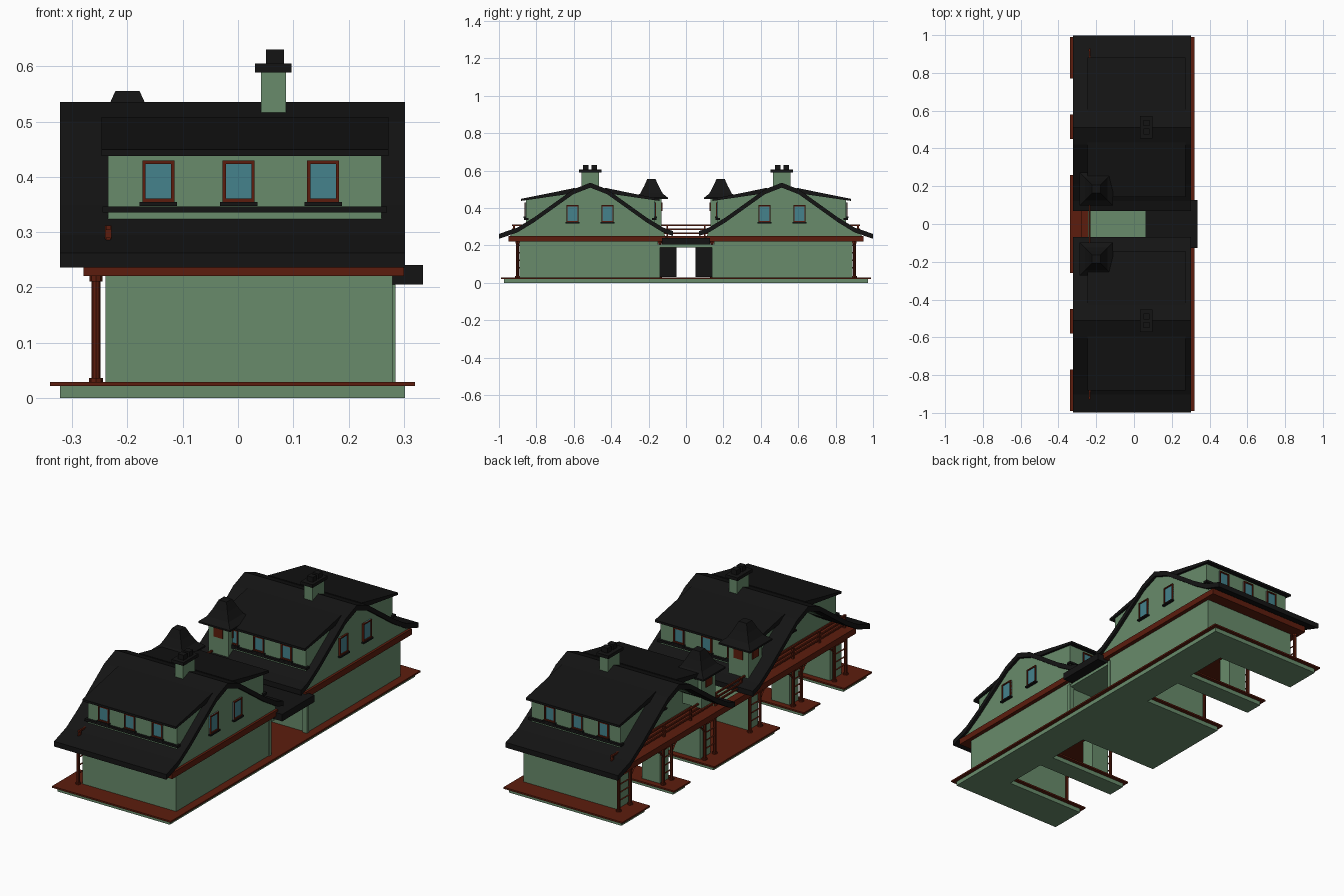
import bpy, bmesh, math
from mathutils import Vector

if "Cube" in bpy.data.objects:
    bpy.data.objects.remove(bpy.data.objects["Cube"])


def material(name, rgb):
    m = bpy.data.materials.new(name)
    m.diffuse_color = (*rgb, 1)
    m.use_nodes = True
    m.node_tree.nodes["Principled BSDF"].inputs["Base Color"].default_value = m.diffuse_color
    return m


GREEN = material("green_render", (0.138, 0.258, 0.147))
BROWN = material("brown_timber", (0.107, 0.012, 0.004))
BLACK = material("black_slate", (0.007, 0.007, 0.007))
BLUE = material("blue_glass", (0.058, 0.223, 0.262))
RIDGE = 0.512  # y of each ridge


def finish(name, bm, mat):
    # every part is built on the +y half and mirrored to the other house
    bmesh.ops.recalc_face_normals(bm, faces=bm.faces)
    me = bpy.data.meshes.new(name)
    bm.to_mesh(me)
    bm.free()
    me.materials.append(mat)
    ob = bpy.data.objects.new(name, me)
    bpy.context.collection.objects.link(ob)
    mod = ob.modifiers.new("mirror", "MIRROR")
    mod.use_axis = (False, True, False)
    mod.use_mirror_merge = False
    return ob


def boxes(name, mat, *dims):
    # each box: x0, x1, y0, y1, z0, z1
    bm = bmesh.new()
    for x0, x1, y0, y1, z0, z1 in dims:
        vs = bmesh.ops.create_cube(bm, size=1)["verts"]
        for v in vs:
            v.co = Vector(((x0 + x1) / 2 + v.co.x * (x1 - x0),
                           (y0 + y1) / 2 + v.co.y * (y1 - y0),
                           (z0 + z1) / 2 + v.co.z * (z1 - z0)))
    return finish(name, bm, mat)


def prism(name, mat, pts, a, b, axis="x"):
    # extrude a 2D outline: (y, z) along x, or (x, y) along z
    bm = bmesh.new()
    place = (lambda p, t: (t, p[0], p[1])) if axis == "x" else (lambda p, t: (p[0], p[1], t))
    f = bm.faces.new([bm.verts.new(place(p, a)) for p in pts])
    ext = bmesh.ops.extrude_face_region(bm, geom=[f])
    d = Vector(place((0, 0), b - a))
    bmesh.ops.translate(bm, vec=d, verts=[v for v in ext["geom"] if isinstance(v, bmesh.types.BMVert)])
    return finish(name, bm, mat)


def window(name, c, w, h, face, out):
    # framed window; face is the axis it looks along, out the direction
    def part(n, mat, u0, u1, z0, z1, depth):
        a, b = sorted((c[0 if face == "x" else 1] - out * 0.004, c[0 if face == "x" else 1] + out * depth))
        m = c[1 if face == "x" else 0]
        if face == "x":
            return (a, b, m + u0, m + u1, c[2] + z0, c[2] + z1)
        return (m + u0, m + u1, a, b, c[2] + z0, c[2] + z1)
    t = 0.006
    boxes(name + "_glass", BLUE, part("", 0, -w / 2, w / 2, -h / 2, h / 2, 0.004))
    boxes(name + "_frame", BROWN,
          part("", 0, -w / 2, -w / 2 + t, -h / 2, h / 2, 0.009),
          part("", 0, w / 2 - t, w / 2, -h / 2, h / 2, 0.009),
          part("", 0, -w / 2, w / 2, h / 2 - t, h / 2, 0.009),
          part("", 0, -w / 2, w / 2, -h / 2, -h / 2 + t, 0.009))
    boxes(name + "_sill", BLACK, part("", 0, -w / 2 - .005, w / 2 + .005, -h / 2 - .007, -h / 2, 0.014))


# comb-shaped floor with cut-out vehicle bays
def floor(g):
    return [(.32 - g, 0), (.32 - g, .99 - g), (-.34 + g, .99 - g), (-.34 + g, .77 + g), (.10 + g, .77 + g),
            (.10 + g, .58 - g), (-.34 + g, .58 - g), (-.34 + g, .45 + g), (.10 + g, .45 + g),
            (.10 + g, .26 - g), (-.34 + g, .26 - g), (-.34 + g, 0)]


prism("foundation", GREEN, floor(.018), 0, .021, "z")
prism("floor_edge", BROWN, floor(0), .021, .029, "z")

# ground floor walls and piers
boxes("ground_walls", GREEN, (.12, .28, .15, .89, .029, .22), (-.24, .12, .80, .89, .029, .22),
      (-.24, .12, .15, .23, .029, .22), (-.24, -.14, .48, .55, .029, .22))
boxes("upper_floor", BROWN, (-.28, .30, .11, .95, .22, .25))

# central passage: beam, terrace, doors and canopy
boxes("passage_beam", BROWN, (-.28, -.24, 0, .11, .22, .25))
boxes("terrace", GREEN, (-.24, .06, 0, .12, .19, .235))
boxes("passage_lintel", GREEN, (.06, .28, 0, .15, .19, .205), (.26, .285, .14, .158, .029, .205))
boxes("passage_door", BLACK, (-.03, .06, .052, .062, .03, .19), (.05, .06, .055, .15, .03, .19))
boxes("canopy", BLACK, (.06, .335, 0, .128, .205, .24))

# timber columns in pairs with ties and braces
bm = bmesh.new()


def stick(p, q, r, seg=8):
    p, q = Vector(p), Vector(q)
    d = q - p
    vs = bmesh.ops.create_cone(bm, cap_ends=True, segments=seg, radius1=r, radius2=r, depth=d.length)["verts"]
    bmesh.ops.rotate(bm, verts=vs, matrix=Vector((0, 0, 1)).rotation_difference(d).to_matrix())
    bmesh.ops.translate(bm, verts=vs, vec=(p + q) / 2)


X = -.257
for y0, y1, braces in ((.81, .90, (-1,)), (.482, .548, (-1, 1)), (.14, .22, (1,))):
    for y in (y0, y1):
        stick((X, y, .029), (X, y, .22), .008)
        stick((X, y, .029), (X, y, .036), .013)
        stick((X, y, .21), (X, y, .22), .012)
    for z in (.08, .12, .16, .2):
        stick((X, y0, z), (X, y1, z), .004, 4)
    for s in braces:
        y = y0 if s < 0 else y1
        stick((X, y, .165), (X, y + s * .025, .197), .005, 4)
        stick((X, y + s * .025, .197), (X, y + s * .065, .22), .005, 4)
finish("columns", bm, BROWN)

# balcony railing
boxes("railing", BROWN, *[(-.239, -.231, 0, .93, z, z + .008) for z in (.262, .282, .304)],
      *[(-.241, -.229, y - .005, y + .005, .235, .312) for y in (.1, .3, .512, .72, .92)])

# bell-cast main roof and the attic body below it
half = [(.09, .500), (.30, .350), (.39, .295), (.487, .262)]
inner = half[:-1] + [(.442, .277)]
line = [(RIDGE - d, z) for d, z in reversed(inner)] + [(RIDGE, .535)] + [(RIDGE + d, z) for d, z in half]
under = [(y, z - .026) for y, z in line]
prism("main_roof", BLACK, line + under[::-1], -.322, .302)
attic = [(y, z - .01) for y, z in line[1:-1]]
prism("attic_walls", GREEN, [(RIDGE - .40, .25)] + attic + [(RIDGE + .43, .25)], -.15, .288)

# long dormers on both slopes
for side, s in (("outer", 1), ("inner", -1)):
    def Y(d):
        return RIDGE + s * d
    prism(side + "_dormer", GREEN, [(Y(.343), .32), (Y(.343), .445), (Y(.1), .485), (Y(.1), .46), (Y(.28), .34)],
          -.235, .26)
    prism(side + "_dormer_roof", BLACK,
          [(Y(.37), .438), (Y(.37), .449), (Y(.2), .483), (Y(.08), .508), (Y(.08), .48)], -.247, .272)
    a, b = sorted((Y(.33), Y(.355)))
    boxes(side + "_dormer_ledge", BLACK, (-.245, .27, a, b, .335, .346))
    for i, x in enumerate((-.144, .001, .154)):
        window(f"{side}_dormer_window_{i}", (x, Y(.343), .392), .058, .075, "y", s)

# gable windows at both ends
for x, out in ((.288, 1), (-.15, -1)):
    for y in (.42, .607):
        window("gable_window", (x, y, .37), .066, .09, "x", out)

# chimney with two pots
boxes("chimney", GREEN, (.042, .087, .465, .56, .48, .59))
boxes("chimney_cap", BLACK, (.031, .097, .453, .572, .589, .605),
      (.051, .083, .475, .505, .60, .63), (.051, .083, .52, .55, .60, .63))

# square turret with flared roof
TX, TY = -.20, .185
boxes("turret", GREEN, (TX - .055, TX + .055, TY - .055, TY + .055, .29, .46))
bm = bmesh.new()
rings = [(.088, .447), (.088, .455), (.06, .478), (.04, .515), (.022, .555)]
prev = None
for r, z in rings:
    ring = [bm.verts.new((TX + a * r, TY + b * r, z)) for a, b in ((-1, -1), (1, -1), (1, 1), (-1, 1))]
    if prev:
        for i in range(4):
            bm.faces.new((prev[i], prev[(i + 1) % 4], ring[(i + 1) % 4], ring[i]))
    else:
        bm.faces.new(ring)
    prev = ring
bm.faces.new(prev)
finish("turret_roof", bm, BLACK)
boxes("turret_shutters", BROWN, (TX - .059, TX + .059, TY - .025, TY + .025, .385, .43),
      (TX - .025, TX + .025, TY - .059, TY + .059, .385, .43))
